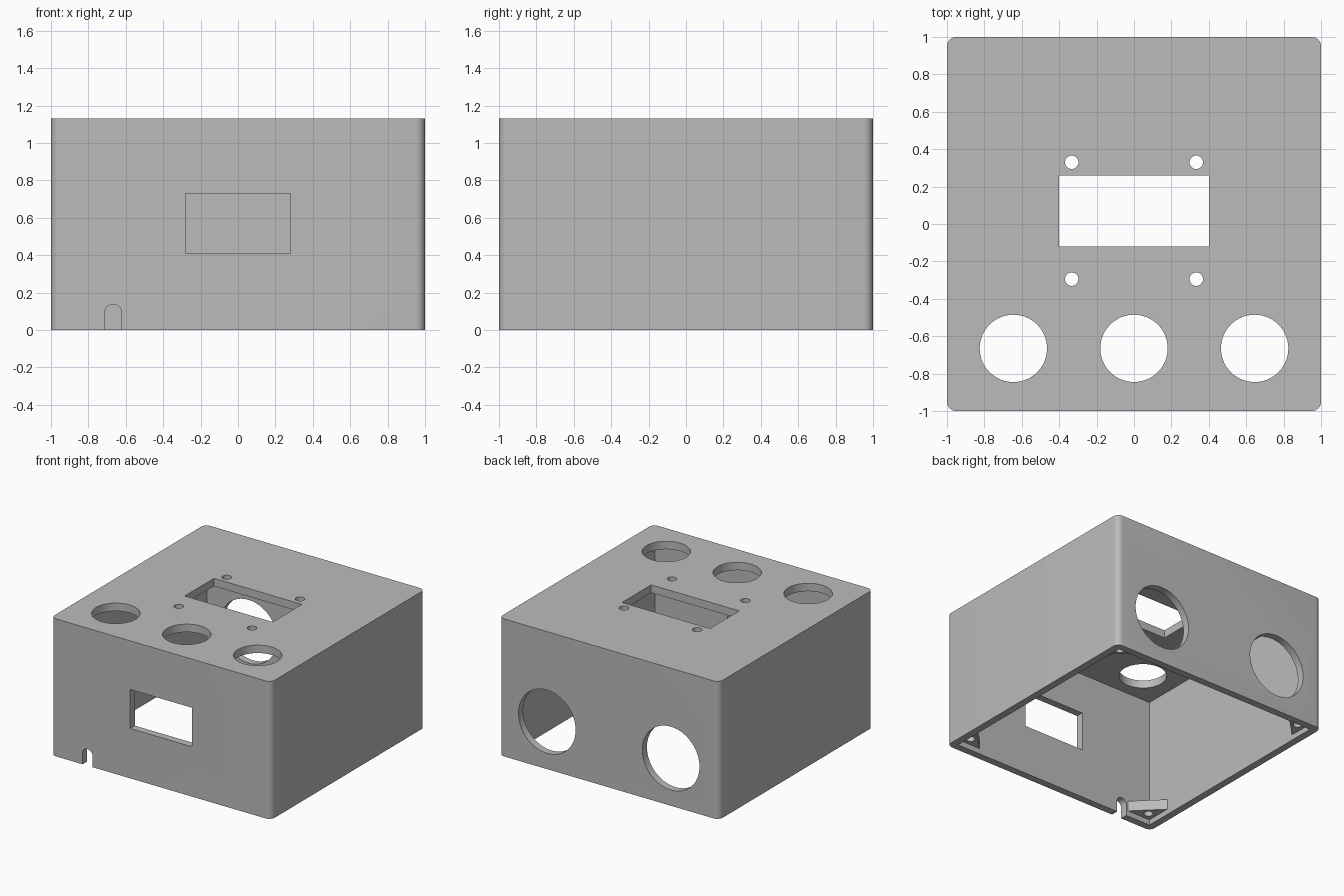
import bpy, bmesh
from math import cos, sin, pi
from mathutils import Matrix, Vector

cube = bpy.data.objects.get("Cube")
if cube:
    bpy.data.objects.remove(cube, do_unlink=True)

HEIGHT, WALL, ROOF = 1.13, 0.06, 0.065

grey = bpy.data.materials.new("plain grey")
grey.use_nodes = True
grey.diffuse_color = (0.5, 0.5, 0.5, 1)
grey.node_tree.nodes["Principled BSDF"].inputs["Base Color"].default_value = grey.diffuse_color


def prism(name, outline, low, high, axis="Z"):
    """Extrude a 2D outline along z, or along y with the outline in x and z."""
    bm = bmesh.new()
    place = (lambda u, v, w: (u, v, w)) if axis == "Z" else (lambda u, v, w: (u, w, v))
    face = bm.faces.new([bm.verts.new(place(u, v, low)) for u, v in outline])
    new = bmesh.ops.extrude_face_region(bm, geom=[face])["geom"]
    shift = Vector(place(0, 0, high - low))
    bmesh.ops.translate(bm, vec=shift, verts=[g for g in new if isinstance(g, bmesh.types.BMVert)])
    bmesh.ops.recalc_face_normals(bm, faces=bm.faces)
    mesh = bpy.data.meshes.new(name)
    bm.to_mesh(mesh)
    bm.free()
    mesh.materials.append(grey)
    obj = bpy.data.objects.new(name, mesh)
    bpy.context.collection.objects.link(obj)
    return obj


def rect(x0, x1, y0, y1):
    return [(x0, y0), (x1, y0), (x1, y1), (x0, y1)]


def arc(x, y, r, start, end, steps):
    return [(x + r * cos(start + (end - start) * i / steps),
             y + r * sin(start + (end - start) * i / steps)) for i in range(steps + 1)]


def circle(x, y, r, steps=64):
    return arc(x, y, r, 0, 2 * pi, steps)[:-1]


def cut(target, cutter):
    cutter.hide_render = True
    mod = target.modifiers.new("cut", "BOOLEAN")
    mod.operation, mod.solver, mod.object = "DIFFERENCE", "EXACT", cutter
    bpy.context.view_layer.objects.active = target
    bpy.ops.object.modifier_apply(modifier=mod.name)
    bpy.data.objects.remove(cutter, do_unlink=True)


def smooth(obj):
    bpy.ops.object.select_all(action="DESELECT")
    obj.select_set(True)
    bpy.context.view_layer.objects.active = obj
    bpy.ops.object.shade_smooth_by_angle(angle=pi / 6)


# Shell with rounded upright corners, open underneath
R = 0.05
corners = [(1, 1), (-1, 1), (-1, -1), (1, -1)]
outline = []
for i, (sx, sy) in enumerate(corners):
    outline += arc(sx * (1 - R), sy * (1 - R), R, i * pi / 2, (i + 1) * pi / 2, 8)
shell = prism("enclosure_shell", outline, 0, HEIGHT)
inner = 1 - WALL
cut(shell, prism("cavity", rect(-inner, inner, -inner, inner), -0.2, HEIGHT - ROOF))

# Roof openings: display window, its screw holes, three button holes
roof = (HEIGHT - 0.2, HEIGHT + 0.2)
cut(shell, prism("display_window", rect(-0.4, 0.4, -0.12, 0.26), *roof))
for x in (-0.333, 0.333):
    for y in (-0.295, 0.33):
        cut(shell, prism("screw_hole", circle(x, y, 0.036, 32), *roof))
for x in (-0.645, 0, 0.645):
    cut(shell, prism("button_hole", circle(x, -0.665, 0.18), *roof))

# Front openings: window and round-topped cable notch
front = (-1.2, -0.8)
cut(shell, prism("front_window", rect(-0.28, 0.28, 0.41, 0.73), *front, axis="Y"))
notch = [(-0.713, -0.1), (-0.623, -0.1)] + arc(-0.668, 0.092, 0.045, 0, pi, 16)
cut(shell, prism("cable_notch", notch, *front, axis="Y"))

# Two large round openings at the back
for x in (-0.563, 0.563):
    cut(shell, prism("back_hole", circle(x, 0.39, 0.26), 0.8, 1.2, axis="Y"))
smooth(shell)

# Triangular screw brackets in the lower inside corners
for sx, sy in corners:
    out, leg = inner + 0.01, inner - 0.21
    tri = [(sx * out, sy * out), (sx * leg, sy * out), (sx * leg, sy * inner),
           (sx * inner, sy * leg), (sx * out, sy * leg)]
    side = ("left" if sx > 0 else "right") + ("_back" if sy > 0 else "_front")
    bracket = prism("corner_bracket_" + side, tri, 0.045, 0.13)
    cut(bracket, prism("bracket_hole", circle(sx * (inner - 0.065), sy * (inner - 0.065), 0.035, 24), 0, 0.2))
    smooth(bracket)
